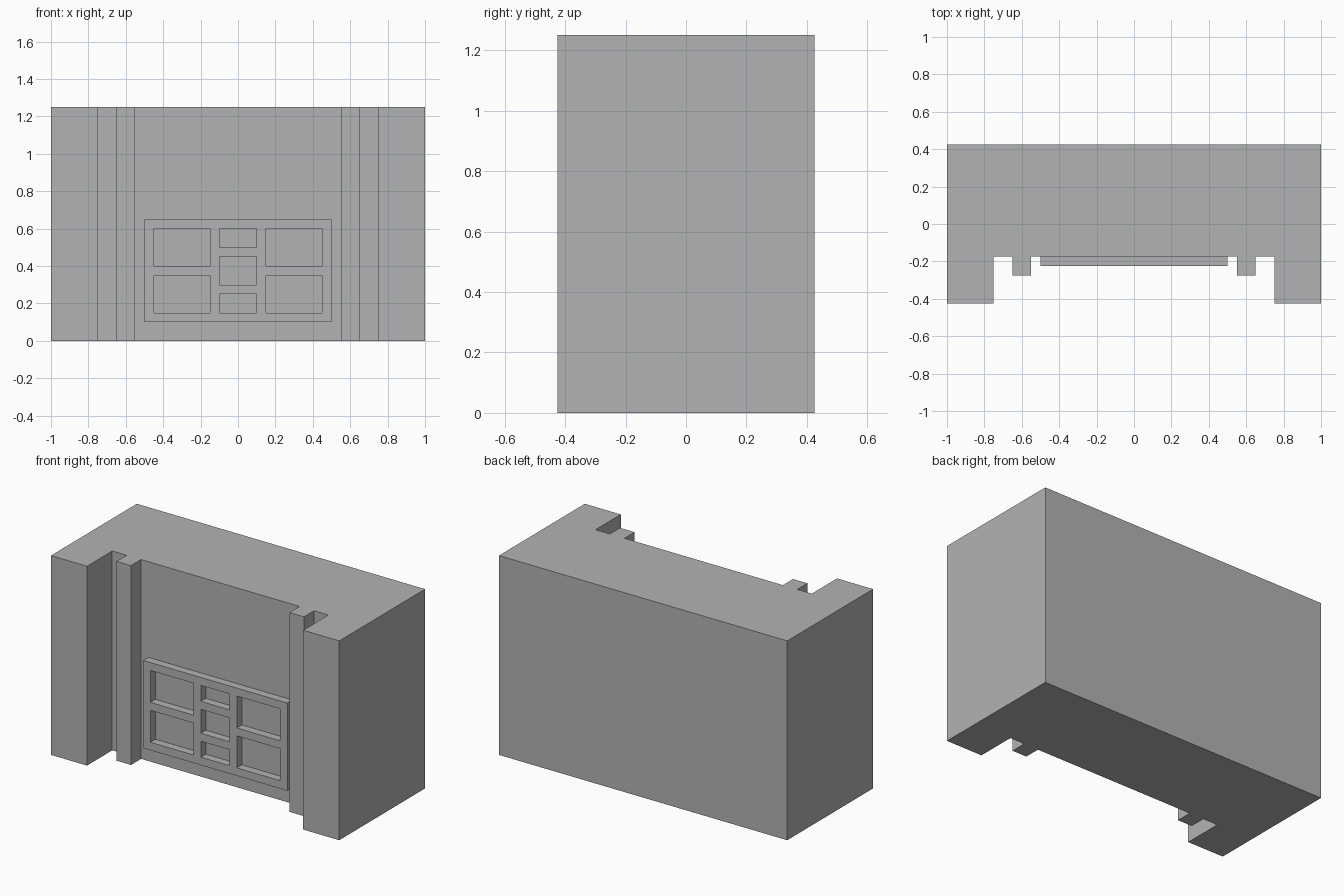
import bpy
import bmesh
from math import radians

cube = bpy.data.objects.get("Cube")
if cube:
    bpy.data.objects.remove(cube, do_unlink=True)

# One plain grey for the whole model
COLOR = (0.45, 0.45, 0.45, 1)
grey = bpy.data.materials.new("plain grey")
grey.use_nodes = True
grey.diffuse_color = COLOR
grey.node_tree.nodes["Principled BSDF"].inputs["Base Color"].default_value = COLOR

HEIGHT = 1.25
BACK, WALL = 0.425, -0.175


def add_object(name, data):
    obj = bpy.data.objects.new(name, data)
    bpy.context.collection.objects.link(obj)
    data.materials.append(grey)
    return obj


def extrude_plan(name, outline, height):
    """Raise a closed plan outline from the ground."""
    bm = bmesh.new()
    base = bm.faces.new([bm.verts.new((x, y, 0)) for x, y in outline])
    top = bmesh.ops.extrude_face_region(bm, geom=[base])["geom"]
    verts = [v for v in top if isinstance(v, bmesh.types.BMVert)]
    bmesh.ops.translate(bm, verts=verts, vec=(0, 0, height))
    bmesh.ops.recalc_face_normals(bm, faces=bm.faces)
    mesh = bpy.data.meshes.new(name)
    bm.to_mesh(mesh)
    bm.free()
    return add_object(name, mesh)


# Wall block with end piers and slim pilasters, as one mirrored plan
half = [(0.55, WALL), (0.55, -0.275), (0.65, -0.275), (0.65, WALL),
        (0.75, WALL), (0.75, -0.425), (1, -0.425), (1, BACK)]
outline = half + [(-x, y) for x, y in reversed(half)]
extrude_plan("wall_block", outline, HEIGHT)


# Raised panel frame, with openings down to the wall
def add_rect(curve, x0, x1, z0, z1):
    spline = curve.splines.new("POLY")
    spline.points.add(3)
    for point, (x, z) in zip(spline.points, [(x0, z0), (x1, z0), (x1, z1), (x0, z1)]):
        point.co = (x, z, 0, 1)
    spline.use_cyclic_u = True


thickness = 0.05
curve = bpy.data.curves.new("panel_outline", "CURVE")
curve.dimensions = "2D"
curve.fill_mode = "BOTH"
curve.extrude = thickness / 2
add_rect(curve, -0.5, 0.5, 0.1, 0.65)
for x0, x1 in [(-0.45, -0.15), (0.15, 0.45)]:
    for z0, z1 in [(0.15, 0.35), (0.4, 0.6)]:
        add_rect(curve, x0, x1, z0, z1)
for z0, z1 in [(0.15, 0.25), (0.3, 0.45), (0.5, 0.6)]:
    add_rect(curve, -0.1, 0.1, z0, z1)

# Turn the outline into a mesh standing against the wall
helper = add_object("panel_helper", curve)
bpy.context.view_layer.update()
evaluated = helper.evaluated_get(bpy.context.evaluated_depsgraph_get())
mesh = bpy.data.meshes.new_from_object(evaluated)
bpy.data.objects.remove(helper, do_unlink=True)
mesh.materials.clear()
panel = add_object("panel_frame", mesh)
panel.rotation_euler.x = radians(90)
panel.location.y = WALL - thickness / 2
for polygon in mesh.polygons:
    polygon.use_smooth = False
